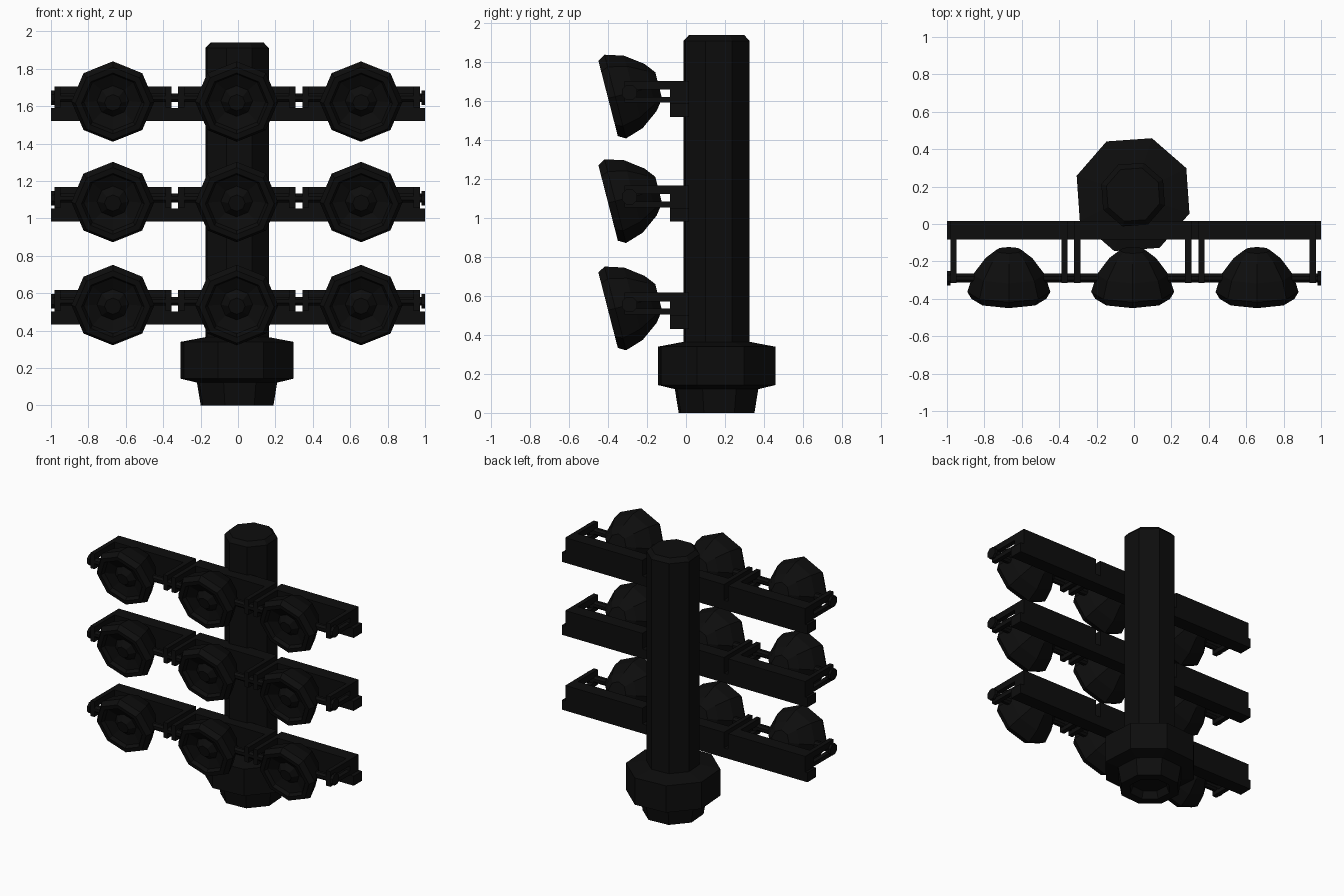
import bpy, bmesh, math
from mathutils import Vector

if "Cube" in bpy.data.objects:
    bpy.data.objects.remove(bpy.data.objects["Cube"])

mat = bpy.data.materials.new("matte black")
mat.diffuse_color = (0.004, 0.004, 0.004, 1)
mat.use_nodes = True
mat.node_tree.nodes["Principled BSDF"].inputs["Base Color"].default_value = mat.diffuse_color


def finish(name, bm):
    bmesh.ops.recalc_face_normals(bm, faces=bm.faces)
    me = bpy.data.meshes.new(name)
    bm.to_mesh(me)
    bm.free()
    me.materials.append(mat)
    ob = bpy.data.objects.new(name, me)
    bpy.context.collection.objects.link(ob)
    return ob


def lathe(name, origin, axis, up, profile, sides=8, turn=0.0):
    """Revolve (distance along axis, radius) points; both ends are capped."""
    o, a, u = Vector(origin), Vector(axis).normalized(), Vector(up).normalized()
    v = a.cross(u)
    bm = bmesh.new()
    rings = []
    for d, r in profile:
        ring = []
        for i in range(sides):
            t = math.radians(turn) + 2 * math.pi * i / sides
            ring.append(bm.verts.new(o + a * d + (u * math.cos(t) + v * math.sin(t)) * r))
        rings.append(ring)
    for p, q in zip(rings, rings[1:]):
        for i in range(sides):
            j = (i + 1) % sides
            bm.faces.new((p[i], p[j], q[j], q[i]))
    bm.faces.new(rings[0])
    bm.faces.new(rings[-1])
    return finish(name, bm)


def boxes(name, ranges):
    """One object made from several (x0, x1, y0, y1, z0, z1) boxes."""
    bm = bmesh.new()
    for x0, x1, y0, y1, z0, z1 in ranges:
        vs = bmesh.ops.create_cube(bm, size=1)["verts"]
        for w in vs:
            w.co = ((x0 + x1) / 2 + w.co.x * (x1 - x0),
                    (y0 + y1) / 2 + w.co.y * (y1 - y0),
                    (z0 + z1) / 2 + w.co.z * (z1 - z0))
    return finish(name, bm)


# Pole and its flanged foot, with a hollow underside
CX, CY = -0.005, 0.157
lathe("pole", (CX, CY, 0), (0, 0, 1), (1, 0, 0),
      [(0.30, 0.179), (1.91, 0.179), (1.94, 0.15)], turn=26.5)
lathe("foot_flange", (CX, CY, 0), (0, 0, 1), (1, 0, 0),
      [(0.05, 0.12), (0, 0.14), (0, 0.205), (0.122, 0.226), (0.143, 0.318),
       (0.34, 0.318), (0.365, 0.178)], turn=26.5)

# Lamp head: front bulb, reflector bowl, rim, then the domed back
HEAD = [(0.015, 0.045), (0.05, 0.085), (0.025, 0.155), (0, 0.168), (0, 0.20), (0.038, 0.222),
        (0.134, 0.192), (0.225, 0.125), (0.268, 0.07)]

for level, dz in enumerate((0, -0.537, -1.088), 1):
    z = 1.52 + dz
    # Continuous crossbar and the front rod with end caps
    boxes(f"crossbar_{level}", [(-1, 1, -0.083, 0.016, z, z + 0.07)])
    lathe(f"front_rod_{level}", (-1, -0.29, z + 0.125), (1, 0, 0), (0, 0, 1),
          [(0, 0.042), (0.02, 0.042), (0.02, 0.026), (1.98, 0.026), (1.98, 0.042), (2, 0.042)],
          turn=22.5)
    for k, cx in enumerate((-0.667, -0.005, 0.66), 1):
        x0, x1 = cx - 0.315, cx + 0.312
        # Back plate, then an upper and lower arm and an end block on both sides
        parts = [(x0, x1, -0.083, 0.016, z + 0.07, z + 0.185)]
        for a in (x0, x1 - 0.033):
            parts += [(a, a + 0.033, -0.27, -0.08, z + 0.14, z + 0.185),
                      (a, a + 0.033, -0.27, -0.08, z + 0.073, z + 0.103),
                      (a, a + 0.033, -0.315, -0.265, z + 0.073, z + 0.185)]
        boxes(f"lamp_bracket_{level}_{k}", parts)
        # Lamp head tipped slightly downward
        lathe(f"lamp_head_{level}_{k}", (cx - 0.002, -0.40, z + 0.095),
              (0, 0.97, 0.25), (0, -0.25, 0.97), HEAD)
